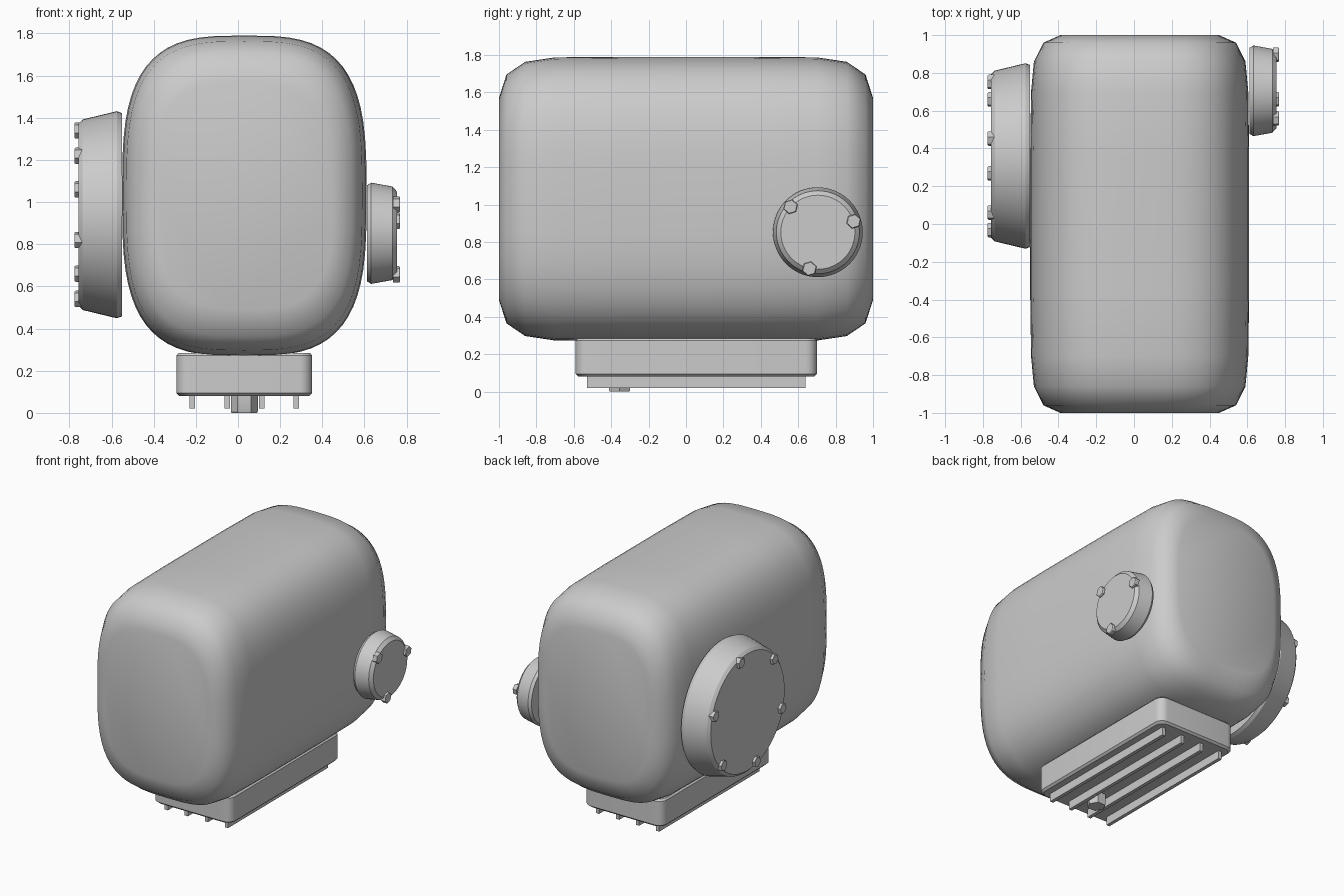
import bpy, bmesh
from math import sin, cos, pi, radians, copysign

if "Cube" in bpy.data.objects:
    bpy.data.objects.remove(bpy.data.objects["Cube"])

CX = 0.03  # centre line of the housing


def finish(name, bm, angle=30):
    bmesh.ops.recalc_face_normals(bm, faces=bm.faces[:])
    me = bpy.data.meshes.new(name)
    bm.to_mesh(me)
    bm.free()
    ob = bpy.data.objects.new(name, me)
    bpy.context.collection.objects.link(ob)
    bpy.ops.object.select_all(action='DESELECT')
    ob.select_set(True)
    bpy.context.view_layer.objects.active = ob
    bpy.ops.object.shade_smooth_by_angle(angle=radians(angle))
    return ob


def loft(name, rings, angle=30):
    """Skin a list of equal-length point rings and cap both ends."""
    bm = bmesh.new()
    vs = [[bm.verts.new(p) for p in r] for r in rings]
    n = len(vs[0])
    for a, b in zip(vs, vs[1:]):
        for i in range(n):
            j = (i + 1) % n
            bm.faces.new((a[i], a[j], b[j], b[i]))
    bm.faces.new(vs[0])
    bm.faces.new(vs[-1])
    return finish(name, bm, angle)


def disc(name, profile, y, z, sides, turn=0.0):
    """Turned part along x; profile is (x, radius)."""
    ang = [turn + 2 * pi * i / sides for i in range(sides)]
    return loft(name, [[(x, y + r * cos(t), z + r * sin(t)) for t in ang]
                       for x, r in profile])


def box(name, x0, x1, y0, y1, z0, z1):
    return loft(name, [[(x0, y0, z), (x1, y0, z), (x1, y1, z), (x0, y1, z)]
                       for z in (z0, z1)])


# Housing: superellipse sections that shrink toward both ends
def section(y, a, b, n=3.2, sides=64):
    def power(v):
        return copysign(abs(v) ** (2 / n), v)
    return [(CX + a * power(cos(2 * pi * i / sides)), y,
             1.03 + b * power(sin(2 * pi * i / sides))) for i in range(sides)]


ends = [(1.0, 0.42, 0.54), (0.96, 0.51, 0.665), (0.86, 0.56, 0.733), (0.70, 0.575, 0.757)]
mid = [(0.35, 0.58, 0.76)]
half = ends + mid
rings = [section(-y, a, b) for y, a, b in half] + [section(y, a, b) for y, a, b in reversed(half)]
loft("housing", rings, 50)


# Round side covers, each with a ring of hex bolts
def cover(name, side, profile, y, z, bolt_ring, count, face, tip):
    disc(name, [(side * x, r) for x, r in profile], y, z, 64)
    for k in range(count):
        t = radians(17) + 2 * pi * k / count
        disc(f"{name}_bolt_{k + 1}",
             [(side * face, 0.04), (side * (tip - 0.005), 0.04), (side * tip, 0.036)],
             y + bolt_ring * cos(t), z + bolt_ring * sin(t), 6, t)


cover("large_cover", -1, [(0.55, 0.482), (0.575, 0.491), (0.737, 0.452), (0.757, 0.432)],
      0.36, 0.94, 0.41, 6, 0.74, 0.775)
cover("small_cover", 1, [(0.612, 0.228), (0.632, 0.24), (0.732, 0.222), (0.754, 0.198)],
      0.705, 0.852, 0.20, 3, 0.736, 0.768)


# Foot block with rounded upright corners and a bevelled bottom rim
def rounded(z, inset, rad=0.06):
    hx, hy = 0.322 - inset, 0.645 - inset
    pts = []
    for q, (sx, sy) in enumerate([(1, 1), (-1, 1), (-1, -1), (1, -1)]):
        for i in range(7):
            t = q * pi / 2 + i * pi / 12
            pts.append((CX + sx * (hx - rad) + rad * cos(t),
                        0.055 + sy * (hy - rad) + rad * sin(t), z))
    return pts


loft("foot", [rounded(0.08, 0.014), rounded(0.094, 0), rounded(0.272, 0), rounded(0.284, 0.01)])

# Cooling fins under the foot
for k in range(4):
    x = CX + (k - 1.5) * 0.164
    box(f"fin_{k + 1}", x - 0.013, x + 0.013, -0.53, 0.64, 0.02, 0.09)

# Hex drain plug
loft("drain_plug", [[(CX + r * cos(k * pi / 3), -0.355 + r * sin(k * pi / 3), z) for k in range(6)]
                    for z, r in ((0, 0.06), (0.006, 0.064), (0.09, 0.064))])
